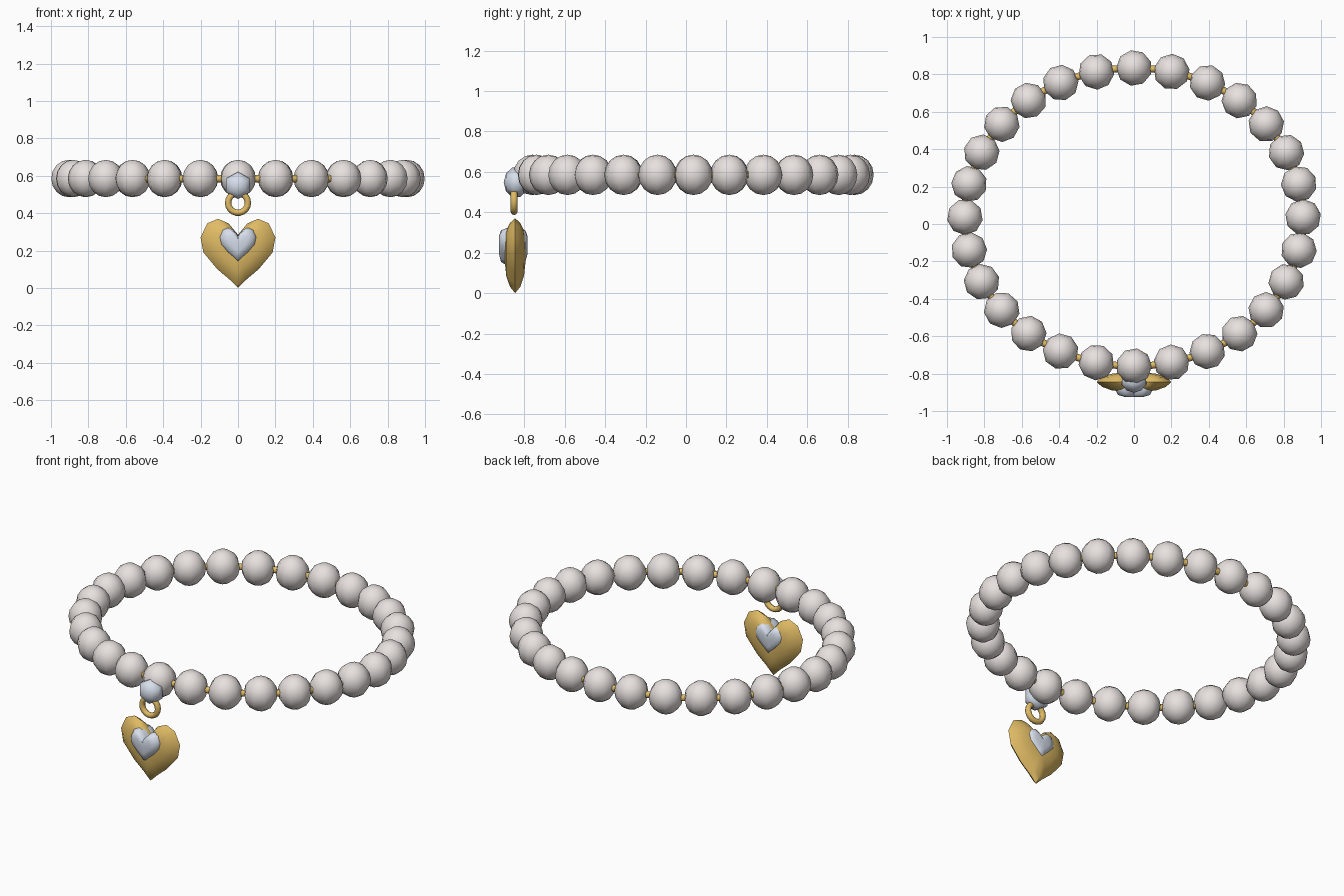
import bpy, bmesh, math

if "Cube" in bpy.data.objects:
    bpy.data.objects.remove(bpy.data.objects["Cube"])

def material(name, color):
    m = bpy.data.materials.new(name)
    m.diffuse_color = (*color, 1)
    m.use_nodes = True
    m.node_tree.nodes["Principled BSDF"].inputs["Base Color"].default_value = m.diffuse_color
    return m

PEARL = material("pearl", (0.80, 0.75, 0.73))
GOLD = material("gold", (0.75, 0.50, 0.13))
SILVER = material("silver", (0.68, 0.74, 0.84))

def finish(ob, name, mat, angle=180):
    ob.name = name
    ob.data.materials.append(mat)
    bpy.context.view_layer.objects.active = ob
    ob.select_set(True)
    bpy.ops.object.shade_smooth_by_angle(angle=math.radians(angle))
    ob.select_set(False)
    return ob

# Elliptical strand: centre and half axes
CY, CZ, A, B, COUNT = 0.037, 0.585, 0.904, 0.797, 28

# Beads, evenly spaced around the strand
bpy.ops.mesh.primitive_uv_sphere_add(segments=9, ring_count=8, radius=0.1)
first = finish(bpy.context.object, "bead_00", PEARL)
first.scale = (0.96, 0.96, 1)
for i in range(COUNT):
    ob = first if i == 0 else first.copy()
    if i:
        ob.name = f"bead_{i:02d}"
        bpy.context.collection.objects.link(ob)
    t = 2 * math.pi * i / COUNT
    ob.location = (A * math.cos(t), CY + B * math.sin(t), CZ)
    ob.rotation_euler = (0, 0, t)

# Gold strand through the beads
bpy.ops.mesh.primitive_torus_add(major_segments=56, minor_segments=8,
                                 major_radius=0.85, minor_radius=0.02,
                                 location=(0, CY, CZ))
finish(bpy.context.object, "strand", GOLD).scale = (A / 0.85, B / 0.85, 1)

# Silver bail bead in front of the strand
bpy.ops.mesh.primitive_uv_sphere_add(segments=6, ring_count=5, radius=0.077,
                                     location=(0, -0.84, 0.548),
                                     rotation=(math.pi / 2, 0, 0))
finish(bpy.context.object, "bail", SILVER, 60).scale = (1, 1, 0.8)

# Jump ring
bpy.ops.mesh.primitive_torus_add(major_segments=18, minor_segments=8,
                                 major_radius=0.053, minor_radius=0.017,
                                 location=(0, -0.85, 0.455),
                                 rotation=(math.pi / 2, 0, 0))
finish(bpy.context.object, "jump_ring", GOLD)

# Right half of the heart outline (x, z), from notch to tip
HALF = [(0, 0.285), (0.05, 0.345), (0.107, 0.37), (0.165, 0.345), (0.2, 0.27),
        (0.185, 0.19), (0.11, 0.10), (0.045, 0.045), (0, 0)]
OUTLINE = HALF + [(-x, z) for x, z in HALF[-2:0:-1]]
PIVOT = 0.215

def heart(name, size, y, z, levels, mat):
    """Puffed heart: outline loops shrinking towards both faces."""
    bm = bmesh.new()
    rows = [(s, d) for s, d in reversed(levels)] + [(s, -d) for s, d in levels]
    if levels[0][1] == 0:
        rows.pop(len(levels))
    loops = [[bm.verts.new((px * s * size, y + d, z + (pz - PIVOT) * s * size))
              for px, pz in OUTLINE] for s, d in rows]
    n = len(OUTLINE)
    for lo, hi in zip(loops, loops[1:]):
        for k in range(n):
            bm.faces.new((lo[k], lo[(k + 1) % n], hi[(k + 1) % n], hi[k]))
    for loop, d in ((loops[0], rows[0][1]), (loops[-1], rows[-1][1])):
        c = bm.verts.new((0, y + d, z))
        for k in range(n):
            bm.faces.new((loop[k], loop[(k + 1) % n], c))
    bmesh.ops.recalc_face_normals(bm, faces=bm.faces)
    me = bpy.data.meshes.new(name)
    bm.to_mesh(me)
    bm.free()
    ob = bpy.data.objects.new(name, me)
    bpy.context.collection.objects.link(ob)
    return finish(ob, name, mat, 50)

# Gold heart charm with a silver heart set through it
heart("heart_charm", 1, -0.845, PIVOT,
      [(1, 0), (0.85, 0.026), (0.6, 0.044), (0.3, 0.051)], GOLD)
heart("heart_inlay", 0.5, -0.8545, 0.245,
      [(1, 0.03), (0.85, 0.06), (0.5, 0.07)], SILVER)
